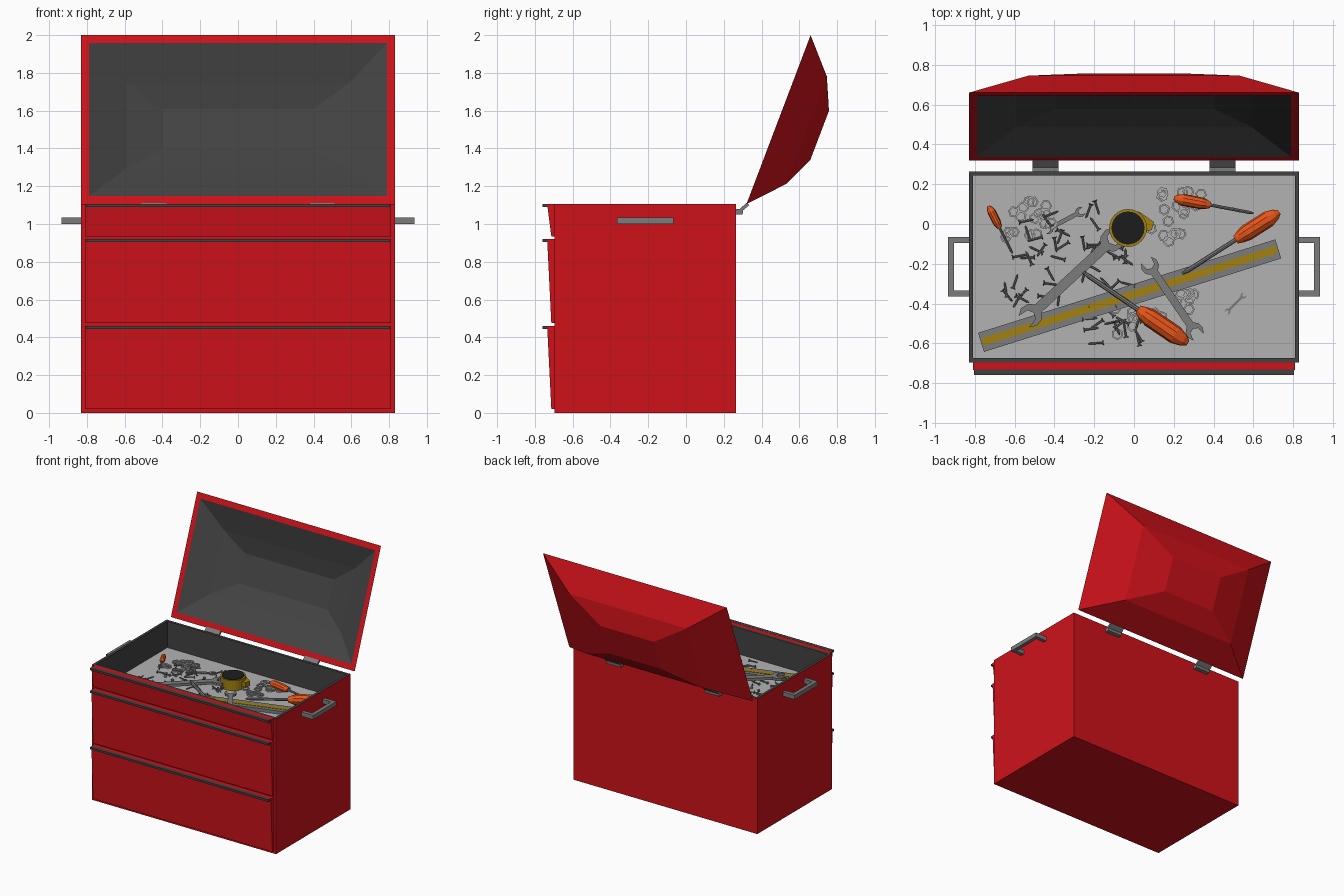
import bpy, bmesh, math, random
from mathutils import Vector, Matrix

if "Cube" in bpy.data.objects:
    bpy.data.objects.remove(bpy.data.objects["Cube"])

random.seed(4)
FLOOR = 0.89


def material(name, r, g, b):
    m = bpy.data.materials.new(name)
    m.diffuse_color = (r, g, b, 1)
    m.use_nodes = True
    m.node_tree.nodes["Principled BSDF"].inputs["Base Color"].default_value = m.diffuse_color
    return m


RED = material("red_paint", 0.62, 0.006, 0.01)
DARK = material("dark_lining", 0.055, 0.055, 0.055)
STEEL = material("steel", 0.2, 0.2, 0.2)
TRAY = material("tray_grey", 0.45, 0.45, 0.45)
ORANGE = material("orange_grip", 0.8, 0.09, 0.01)
GOLD = material("yellow", 0.36, 0.22, 0.005)
BLACK = material("black", 0.012, 0.012, 0.012)


def finish(name, bm, *mats):
    bmesh.ops.recalc_face_normals(bm, faces=bm.faces)
    me = bpy.data.meshes.new(name)
    bm.to_mesh(me)
    bm.free()
    for m in mats:
        me.materials.append(m)
    ob = bpy.data.objects.new(name, me)
    bpy.context.collection.objects.link(ob)
    return ob


def new_box(lo, hi):
    bm = bmesh.new()
    bmesh.ops.create_cube(bm, size=1)
    for v in bm.verts:
        v.co = Vector([(lo[i] + hi[i]) / 2 + v.co[i] * (hi[i] - lo[i]) for i in range(3)])
    return bm


def box(name, lo, hi, mat):
    return finish(name, new_box(lo, hi), mat)


def prism(name, pts, depth, mat):
    """Extrude a 2D outline upward from z = 0."""
    bm = bmesh.new()
    f = bm.faces.new([bm.verts.new((x, y, 0)) for x, y in pts])
    ext = bmesh.ops.extrude_face_region(bm, geom=[f])["geom"]
    bmesh.ops.translate(bm, vec=(0, 0, depth), verts=[v for v in ext if isinstance(v, bmesh.types.BMVert)])
    return finish(name, bm, mat)


def loft(bm, rings):
    """Bridge rings of points, capping both ends; returns the bands of faces."""
    vs = [[bm.verts.new(p) for p in r] for r in rings]
    bands = [[bm.faces.new(vs[0])]]
    for a, b in zip(vs, vs[1:]):
        n = len(a)
        bands.append([bm.faces.new((a[i], a[(i + 1) % n], b[(i + 1) % n], b[i])) for i in range(n)])
    bands.append([bm.faces.new(vs[-1])])
    return bands


def lathe(name, profile, mat, sides=10):
    """Revolve (x, radius) points round the x axis."""
    bm = bmesh.new()
    loft(bm, [[(x, r * math.cos(2 * math.pi * i / sides), r * math.sin(2 * math.pi * i / sides))
               for i in range(sides)] for x, r in profile])
    return finish(name, bm, mat)


def place(ob, a, z, angle):
    ob.matrix_world = Matrix.Translation((a[0], a[1], z)) @ Matrix.Rotation(angle, 4, 'Z')


# Body: red box with a lined tray sunk in the top
bm = new_box((-0.83, -0.695, 0), (0.83, 0.265, 1.105))
top = max(bm.faces, key=lambda f: f.calc_center_median().z)
for f in bmesh.ops.inset_individual(bm, faces=[top], thickness=0.03)["faces"]:
    f.material_index = 1
old = set(bm.faces)
bmesh.ops.translate(bm, vec=(0, 0, 0), verts=top.verts)
floor = bmesh.ops.extrude_discrete_faces(bm, faces=[top])["faces"][0]
bmesh.ops.translate(bm, vec=(0, 0, FLOOR - 1.105), verts=floor.verts)
for f in bm.faces:
    if f not in old:
        f.material_index = 1
floor.material_index = 2
finish("body", bm, RED, DARK, TRAY)

# Drawer fronts: slanted panels with a dark pull strip on top
for i, (z0, z1) in enumerate([(0.02, 0.46), (0.475, 0.92), (0.935, 1.105)]):
    bm = new_box((-0.81, -0.735, z0), (0.81, -0.69, z1))
    for v in bm.verts:
        if v.co.y < -0.7 and v.co.z < z0 + 0.01:
            v.co.y = -0.713
    finish(f"drawer_front_{i}", bm, RED)
    box(f"drawer_pull_{i}", (-0.805, -0.76, z1 - 0.015), (0.805, -0.73, z1 + 0.001), DARK)

# Lid: faceted dome outside, dark hollow inside, leaning back
along, out = Vector((0, 0.355, 0.935)), Vector((0, 0.935, -0.355))


def lid_ring(hx, inset, depth):
    return [Vector((0, 0.32, 1.105)) + Vector((sx * hx, 0, 0))
            + along * (0.4785 + sd * (0.4785 - inset)) + out * depth
            for sx, sd in ((-1, -1), (1, -1), (1, 1), (-1, 1))]


bm = bmesh.new()
bands = loft(bm, [lid_ring(0.24, 0.34, 0.233), lid_ring(0.53, 0.174, 0.158), lid_ring(0.83, 0, 0),
                  lid_ring(0.79, 0.045, 0), lid_ring(0.59, 0.235, 0.09), lid_ring(0.40, 0.364, 0.14)])
for f in sum(bands[4:], []):
    f.material_index = 1
finish("lid", bm, RED, DARK)

for s, side in ((-1, "left"), (1, "right")):
    # Hinge: bent plate
    h = prism(f"hinge_{side}", [(0.26, 1.05), (0.30, 1.05), (0.302, 1.072), (0.335, 1.10),
                                (0.32, 1.112), (0.285, 1.08), (0.26, 1.08)], 0.13, STEEL)
    h.matrix_world = Matrix(((0, 0, 1, s * 0.445 - 0.065), (1, 0, 0, 0), (0, 1, 0, 0), (0, 0, 0, 1)))
    # Carry handle: U bar
    u = [(0.82, -0.365), (0.935, -0.365), (0.935, -0.065), (0.82, -0.065),
         (0.82, -0.095), (0.905, -0.095), (0.905, -0.335), (0.82, -0.335)]
    h = prism(f"handle_{side}", [(s * x, y) for x, y in u], 0.035, STEEL)
    h.location.z = 1.0

# Straight rule with yellow stripe
ang = math.atan2(0.47, 1.495)
for name, w, l, h, m in (("rule", 0.05, 0.783, 0.025, STEEL), ("rule_stripe", 0.019, 0.775, 0.028, GOLD)):
    place(box(name, (-l, -w, 0), (l, w, h), m), (-0.022, -0.36), FLOOR, ang)


# Screwdrivers: faceted grip and round shaft
def screwdriver(name, tip, neck, butt, r, lift):
    n, b, t = Vector(neck), Vector(butt), Vector(tip)
    length, reach = (b - n).length, (t - n).length
    z, a = FLOOR + r + lift, math.atan2(b.y - n.y, b.x - n.x)
    grip = lathe(name + "_grip", [(length * x, r * k) for x, k in
                 ((0, 0.5), (0.12, 0.8), (0.25, 1), (0.75, 1), (0.92, 0.65), (1, 0.3))], ORANGE)
    shaft = lathe(name + "_shaft", [(-reach, r * 0.15), (-reach * 0.9, r * 0.27), (0.01, r * 0.27)], STEEL, 8)
    place(grip, neck, z, a)
    place(shaft, neck, z, a)


screwdriver("screwdriver_large", (-0.26, -0.25), (0.02, -0.43), (0.27, -0.60), 0.047, 0.01)
screwdriver("screwdriver_medium", (0.25, -0.26), (0.51, -0.08), (0.73, 0.06), 0.042, 0.01)
screwdriver("screwdriver_short", (0.60, 0.055), (0.385, 0.095), (0.20, 0.13), 0.03, 0)
screwdriver("screwdriver_small", (-0.61, -0.145), (-0.675, -0.02), (-0.73, 0.09), 0.02, 0)


# Double open-ended spanners
def spanner(name, a, b, r, z):
    a, b = Vector(a), Vector(b)
    c = (b - a).length / 2
    end = [(c + r * math.cos(math.radians(d)), r * math.sin(math.radians(d))) for d in (-155, -120, -80, -40)]
    end += [(c - 0.1 * r, -0.5 * r), (c - 0.35 * r, 0), (c - 0.1 * r, 0.5 * r)]
    end += [(x, -y) for x, y in end[3::-1]]
    ob = prism(name, end + [(-x, -y) for x, y in end], r * 0.35, STEEL)
    place(ob, (a + b) / 2, z, math.atan2(b.y - a.y, b.x - a.x))


spanner("spanner_large", (-0.52, -0.46), (-0.11, -0.08), 0.06, 0.915)
spanner("spanner_medium", (0.08, -0.21), (0.305, -0.54), 0.046, 0.918)
spanner("spanner_small", (-0.43, -0.025), (-0.27, 0.06), 0.026, FLOOR)
spanner("spanner_tiny", (0.47, -0.44), (0.55, -0.36), 0.015, FLOOR)

# Tape measure: yellow drum, black faces, tape tongue
for name, r, z0, z1, m in (("tape_case", 0.095, 0, 0.083, GOLD), ("tape_face", 0.083, 0.001, 0.088, BLACK)):
    bm = bmesh.new()
    bmesh.ops.create_cone(bm, cap_ends=True, segments=24, radius1=r, radius2=r, depth=z1 - z0)
    finish(name, bm, m).location = (-0.03, -0.02, FLOOR + (z0 + z1) / 2)
prism("tape_tongue", [(-0.03, 0.075), (0.03, 0.06), (0.10, 0.01), (0.09, -0.03), (0.05, -0.04)],
      0.04, GOLD).location.z = FLOOR + 0.02


# Loose screws and hex nuts scattered over the tray
def scatter(source, clusters, z):
    for cx, cy, rx, ry, n in clusters:
        for _ in range(n):
            ob = bpy.data.objects.new(source.name, source.data)
            bpy.context.collection.objects.link(ob)
            p = (cx + random.uniform(-rx, rx), cy + random.uniform(-ry, ry))
            place(ob, p, z + random.uniform(0, 0.008), random.uniform(0, 6.28))
    bpy.data.objects.remove(source)


screw = lathe("screw", [(-0.04, 0.001), (-0.03, 0.005), (0.03, 0.005), (0.035, 0.012), (0.038, 0.012)], STEEL, 6)
scatter(screw, [(-0.36, -0.02, 0.2, 0.14, 16), (-0.5, -0.28, 0.15, 0.12, 14),
                (-0.14, -0.2, 0.12, 0.12, 12), (-0.1, -0.5, 0.16, 0.1, 16)], FLOOR + 0.012)
bm = bmesh.new()
hexes = [[bm.verts.new((r * math.cos(i * math.pi / 3), r * math.sin(i * math.pi / 3), z)) for i in range(6)]
         for r, z in ((0.03, 0), (0.03, 0.01), (0.021, 0.01), (0.021, 0))]
for a, b in zip(hexes, hexes[1:] + hexes[:1]):
    for i in range(6):
        bm.faces.new((a[i], a[(i + 1) % 6], b[(i + 1) % 6], b[i]))
nut = finish("nut", bm, TRAY)
scatter(nut, [(-0.52, 0.03, 0.13, 0.1, 16), (0.2, 0.04, 0.14, 0.13, 20),
              (0.02, -0.5, 0.12, 0.08, 8), (0.26, -0.4, 0.06, 0.06, 6)], FLOOR)
